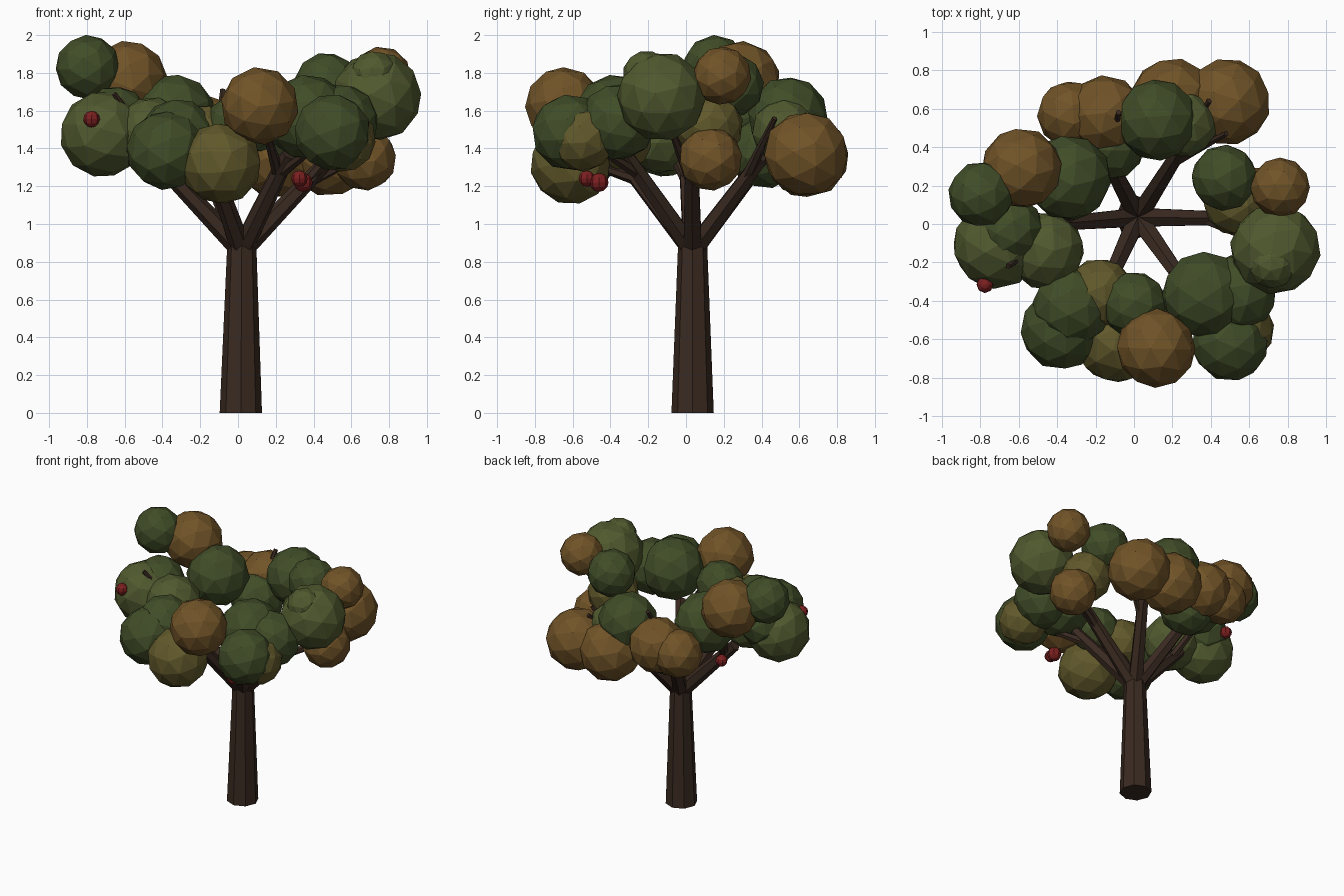
import bpy, bmesh, random
from mathutils import Vector, Euler, Matrix

random.seed(4)


def material(name, rgb):
    m = bpy.data.materials.new(name)
    m.diffuse_color = (*rgb, 1)
    return m


BARK = material("bark", (0.042, 0.023, 0.015))
FRUIT = material("fruit_red", (0.20, 0.014, 0.014))
LEAF = {
    "dark": material("leaf_dark_green", (0.052, 0.074, 0.021)),
    "light": material("leaf_light_green", (0.080, 0.100, 0.028)),
    "olive": material("leaf_olive", (0.118, 0.098, 0.024)),
    "amber": material("leaf_amber", (0.165, 0.088, 0.021)),
}


def finish(bm, name, mat):
    me = bpy.data.meshes.new(name)
    bm.to_mesh(me)
    bm.free()
    me.materials.append(mat)
    ob = bpy.data.objects.new(name, me)
    bpy.context.collection.objects.link(ob)
    return ob


def limb(name, a, b, r1, r2, sides=6):
    """Tapered faceted limb from a to b."""
    a, b = Vector(a), Vector(b)
    d = b - a
    rot = d.to_track_quat('Z', 'Y').to_matrix().to_4x4()
    bm = bmesh.new()
    bmesh.ops.create_cone(bm, cap_ends=True, segments=sides, radius1=r1, radius2=r2,
                          depth=d.length, matrix=Matrix.Translation((a + b) / 2) @ rot)
    return finish(bm, name, BARK)


def leaf_ball(name, x, y, z, r, tone):
    spin = Euler([random.uniform(0, 6.28) for _ in range(3)]).to_matrix().to_4x4()
    bm = bmesh.new()
    bmesh.ops.create_icosphere(bm, subdivisions=2, radius=r * 1.02,
                               matrix=Matrix.Translation((x, y, z)) @ spin)
    return finish(bm, name, LEAF[tone])


# Trunk
limb("trunk", (0.015, 0.035, 0), (0.02, 0.035, 0.89), 0.112, 0.077, 8)

# Main branches, each forking to twigs that end in the foliage
FORK = Vector((0.02, 0.035, 0.86))
branches = [
    ((0.46, 0.03, 1.32), [(0.70, -0.12, 1.62), (0.66, 0.13, 1.36)]),
    ((-0.42, 0.00, 1.32), [(-0.655, -0.22, 1.69), (-0.56, 0.27, 1.70)]),
    ((-0.17, 0.40, 1.33), [(-0.08, 0.58, 1.71), (-0.32, 0.56, 1.42)]),
    ((0.25, 0.40, 1.35), [(0.39, 0.64, 1.58), (0.48, 0.47, 1.56)]),
    ((-0.15, -0.34, 1.34), [(-0.37, -0.52, 1.40), (-0.09, -0.58, 1.34)]),
    ((0.27, -0.32, 1.37), [(0.50, -0.58, 1.48), (0.12, -0.60, 1.60)]),
]
for i, (tip, twigs) in enumerate(branches):
    limb(f"branch_{i}", FORK, tip, 0.056, 0.040)
    start = FORK.lerp(Vector(tip), 0.78)
    for j, end in enumerate(twigs):
        limb(f"twig_{i}_{j}", start, end, 0.032, 0.015)

# Foliage: x, y, z, radius, tone
foliage = [
    # left cluster
    [(-0.795, 0.155, 1.83, .168, "dark"), (-0.585, 0.29, 1.76, .207, "amber"),
     (-0.715, -0.11, 1.475, .225, "light"), (-0.65, -0.03, 1.55, .178, "dark"),
     (-0.34, 0.24, 1.57, .22, "dark"), (-0.46, -0.14, 1.47, .20, "light")],
    # front cluster
    [(-0.38, -0.55, 1.39, .207, "dark"), (-0.32, -0.43, 1.455, .205, "dark"),
     (-0.18, -0.36, 1.45, .18, "olive"), (-0.09, -0.61, 1.32, .213, "olive"),
     (0.0, -0.42, 1.52, .17, "dark"), (0.115, -0.645, 1.625, .203, "amber")],
    # front right cluster
    [(0.37, -0.37, 1.565, .224, "dark"), (0.50, -0.615, 1.485, .20, "dark"),
     (0.54, -0.36, 1.54, .20, "dark"), (0.555, -0.55, 1.45, .172, "olive")],
    # right cluster
    [(0.735, -0.13, 1.675, .233, "light"), (0.72, -0.21, 1.79, .125, "light"),
     (0.76, 0.19, 1.785, .153, "amber"), (0.47, 0.24, 1.735, .17, "dark"),
     (0.54, 0.12, 1.52, .18, "olive"), (0.67, 0.13, 1.345, .167, "amber")],
    # back cluster
    [(0.485, 0.635, 1.37, .222, "amber"), (0.20, 0.64, 1.36, .22, "amber"),
     (-0.15, 0.57, 1.47, .20, "amber"), (-0.33, 0.57, 1.45, .172, "amber"),
     (0.12, 0.54, 1.57, .208, "dark"), (0.26, 0.52, 1.49, .17, "light"),
     (-0.13, 0.42, 1.38, .19, "dark")],
]
for c, cluster in enumerate(foliage):
    for i, ball in enumerate(cluster):
        leaf_ball(f"foliage_{c}_{i}", *ball)

# Hanging fruit
for i, (x, y, z, r) in enumerate([(-0.775, -0.315, 1.555, .044), (0.325, -0.525, 1.24, .043),
                                  (0.345, -0.46, 1.22, .05), (-0.55, 0.35, 1.37, .043)]):
    bm = bmesh.new()
    bmesh.ops.create_uvsphere(bm, u_segments=8, v_segments=6, radius=r,
                              matrix=Matrix.Translation((x, y, z)))
    finish(bm, f"fruit_{i}", FRUIT)
